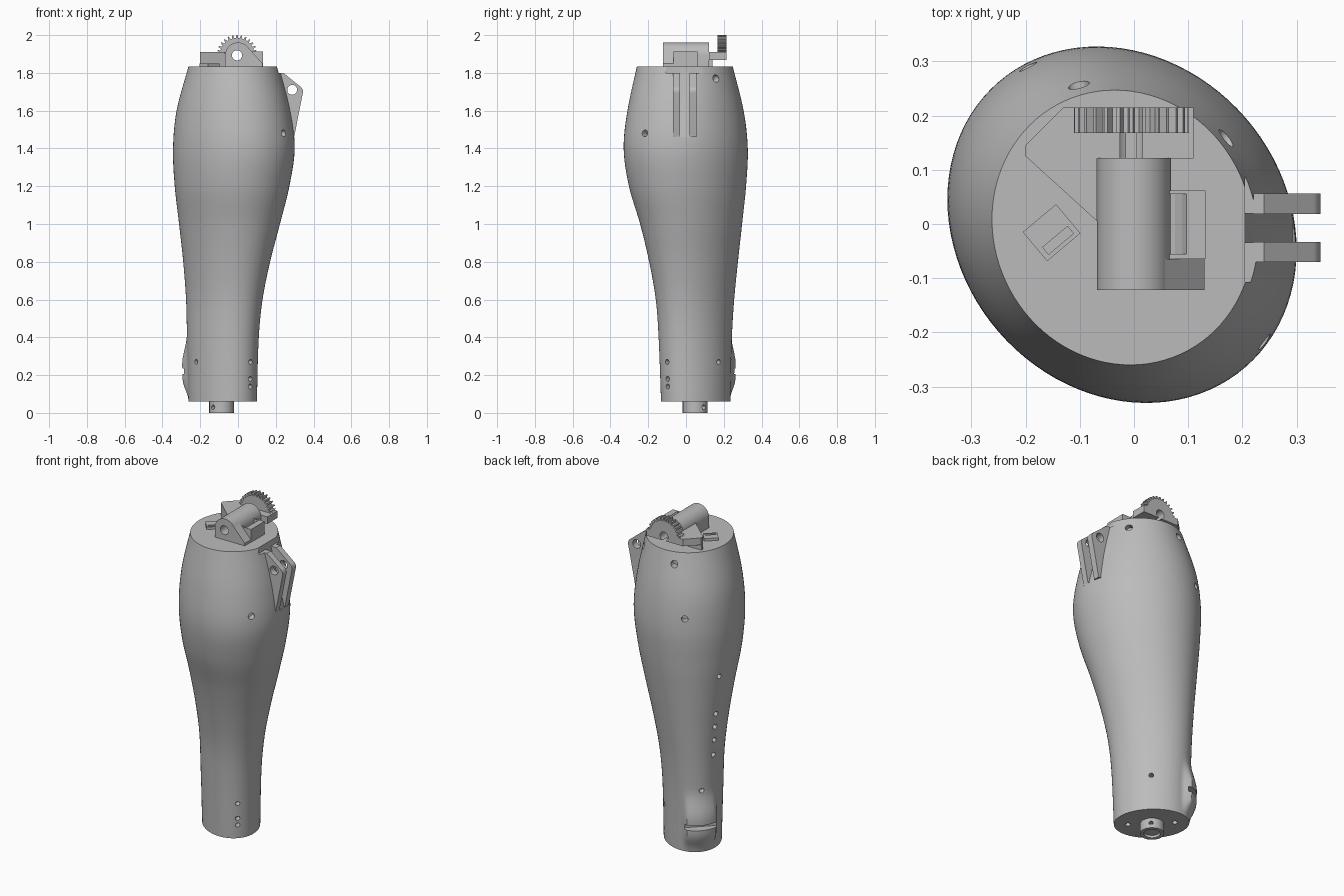
import bpy, bmesh, math
from mathutils import Matrix, Vector

if "Cube" in bpy.data.objects:
    bpy.data.objects.remove(bpy.data.objects["Cube"])

grey = bpy.data.materials.new("plain grey")
grey.use_nodes = True
grey.diffuse_color = (0.5, 0.5, 0.5, 1)
grey.node_tree.nodes["Principled BSDF"].inputs["Base Color"].default_value = (0.5, 0.5, 0.5, 1)

TOP = 1.835
AXIS_Z = 1.893


def finish(name, bm):
    bmesh.ops.recalc_face_normals(bm, faces=bm.faces)
    mesh = bpy.data.meshes.new(name)
    bm.to_mesh(mesh)
    bm.free()
    mesh.materials.append(grey)
    ob = bpy.data.objects.new(name, mesh)
    bpy.context.collection.objects.link(ob)
    return ob


def prism(points, lo, hi, axis):
    """Prism of a 2D outline along y (outline in xz) or z (outline in xy)."""
    put = (lambda p, d: (p[0], d, p[1])) if axis == "y" else (lambda p, d: (p[0], p[1], d))
    bm = bmesh.new()
    face = bm.faces.new([bm.verts.new(put(p, lo)) for p in points])
    new = bmesh.ops.extrude_face_region(bm, geom=[face])["geom"]
    move = Vector(put((0, 0), hi - lo))
    bmesh.ops.translate(bm, vec=move, verts=[v for v in new if isinstance(v, bmesh.types.BMVert)])
    return bm


def extrude(name, points, lo, hi, axis):
    return finish(name, prism(points, lo, hi, axis))


def arc(cx, cy, r, a0, a1, n):
    angles = [math.radians(a0 + (a1 - a0) * i / n) for i in range(n + 1)]
    return [(cx + r * math.cos(a), cy + r * math.sin(a)) for a in angles]


def add_cylinder(bm, centre, direction, r, depth):
    rot = Vector(direction).to_track_quat("Z", "Y").to_matrix().to_4x4()
    bmesh.ops.create_cone(bm, cap_ends=True, segments=20, radius1=r, radius2=r, depth=depth,
                          matrix=Matrix.Translation(centre) @ rot)


def add_box(bm, lo, hi, turn=0):
    lo, hi = Vector(lo), Vector(hi)
    size = Matrix.Diagonal((*(hi - lo), 1))
    bmesh.ops.create_cube(bm, matrix=Matrix.Rotation(math.radians(turn), 4, "Z")
                          @ Matrix.Translation((lo + hi) / 2) @ size)


def cut(ob, bm):
    cutter = finish("cutter", bm)
    cutter.hide_render = True
    mod = ob.modifiers.new("cut", "BOOLEAN")
    mod.operation, mod.object, mod.solver = "DIFFERENCE", cutter, "EXACT"
    mod.use_self = True
    bpy.context.view_layer.objects.active = ob
    bpy.ops.object.modifier_apply(modifier=mod.name)
    bpy.data.objects.remove(cutter)


def smooth(ob, angle=30):
    bpy.ops.object.select_all(action="DESELECT")
    ob.select_set(True)
    bpy.context.view_layer.objects.active = ob
    bpy.ops.object.shade_smooth_by_angle(angle=math.radians(angle))


# Forearm sections: height, min x, max x, min y, max y, skew
KEYS = [(0.06, -.262, .10, -.132, .235, -.27), (0.4, -.27, .11, -.145, .243, -.27),
        (0.6, -.275, .13, -.16, .255, -.26), (0.8, -.29, .17, -.195, .275, -.22),
        (1.0, -.312, .222, -.243, .297, -.18), (1.2, -.335, .272, -.302, .318, -.15),
        (1.4, -.344, .3, -.33, .327, -.14), (1.6, -.325, .277, -.31, .305, -.12),
        (TOP, -.262, .22, -.26, .247, -.06)]


def section(z):
    i = max(k for k in range(len(KEYS) - 1) if KEYS[k][0] <= z + 1e-6)
    a, b = KEYS[i], KEYS[i + 1]
    before, after = KEYS[max(i - 1, 0)], KEYS[min(i + 2, len(KEYS) - 1)]
    h = b[0] - a[0]
    t = (z - a[0]) / h
    out = []
    for k in range(1, 6):
        m0 = (b[k] - before[k]) / (b[0] - before[0]) * h
        m1 = (after[k] - a[k]) / (after[0] - a[0]) * h
        out.append(a[k] * (1 + 2 * t) * (1 - t) ** 2 + m0 * t * (1 - t) ** 2
                   + b[k] * t * t * (3 - 2 * t) + m1 * t * t * (t - 1))
    return out


def ease(t):
    t = min(max(t, 0), 1)
    return t * t * (3 - 2 * t)


def surface(deg, z):
    x0, x1, y0, y1, skew = section(z)
    t = math.radians(deg)
    # raised pad near the wrist
    pad = 0.032 * ease((38 - abs(deg % 360 - 146)) / 13)
    pad *= ease((0.43 - z) / 0.18) * ease((z - 0.06) / 0.12)
    return Vector(((x0 + x1) / 2 + ((x1 - x0) / 2 + pad) * math.cos(t),
                   (y0 + y1) / 2 + ((y1 - y0) / 2 + pad) * math.sin(t + skew), z))


def surface_toward(direction, z):
    """Surface point that lies in a given direction from the section centre."""
    x0, x1, y0, y1, _ = section(z)
    centre = Vector(((x0 + x1) / 2, (y0 + y1) / 2, z))
    points = [surface(deg, z) for deg in range(360)]
    return max(points, key=lambda p: (p - centre).normalized().dot(direction))


bm = bmesh.new()
SEG, ROWS = 96, 70
rings = [[bm.verts.new(surface(360 * i / SEG, 0.06 + (TOP - 0.06) * j / ROWS)) for i in range(SEG)]
         for j in range(ROWS + 1)]
for low, high in zip(rings, rings[1:]):
    for i in range(SEG):
        n = (i + 1) % SEG
        bm.faces.new((low[i], low[n], high[n], high[i]))
bm.faces.new(rings[0][::-1])
bm.faces.new(rings[-1])
forearm = finish("forearm_shell", bm)

# Screw holes, wrist slot and hinge notch
holes = [(-45, z, .013) for z in (.14, .18, .27)] + [(50, .27, .013), (210, .27, .013)]
holes += [(157, z, .014) for z in (.63, .72, .8, .88, 1.11)] + [(138, .43, .014)]
holes += [(-39, 1.48, .018), (121, 1.48, .018), (107, 1.77, .02), (40, 1.77, .02)]
bm = bmesh.new()
for deg, z, r in holes:
    t = math.radians(deg)
    out = Vector((math.cos(t), math.sin(t), 0))
    add_cylinder(bm, surface_toward(out, z), out, r, 0.08)
for side in (-1, 1):
    add_cylinder(bm, (-.08 - side * .09, .05 + side * .09, .06), (0, 0, 1), .015, .06)
add_box(bm, (.285, -.06, .205), (.4, .125, .235), 135)
add_box(bm, (.205, -.107, 1.8), (.4, .09, 1.9))
cut(forearm, bm)
# Sloping channel between the fins
cut(forearm, prism([(.205, 1.9), (.205, 1.795), (.293, 1.46), (.45, 1.46), (.45, 1.9)], -.034, .019, "y"))
smooth(forearm)

# Wrist connector
bm = bmesh.new()
add_cylinder(bm, (-.087, .048, .035), (0, 0, 1), .066, .07)
connector = finish("wrist_connector", bm)
bm = bmesh.new()
add_cylinder(bm, (-.087, .048, 0), (0, 0, 1), .045, .03)
add_cylinder(bm, (-.133, 0, .03), (-.7, -.7, 0), .012, .06)
add_cylinder(bm, (-.04, .095, .03), (.7, .7, 0), .012, .06)
cut(connector, bm)
smooth(connector)

# Pair of hinge fins
fin_outline = [(.22, 1.46), (.297, 1.46)] + arc(.31, 1.7, .034, -10, 55, 8) + [(.24, 1.8), (.22, 1.8)]
for name, lo, hi in (("front_fin", -.07, -.033), ("back_fin", .018, .056)):
    fin = extrude(name, fin_outline, lo, hi, "y")
    bm = bmesh.new()
    add_cylinder(bm, (.287, 0, 1.71), (0, 1, 0), .026, .4)
    cut(fin, bm)
    smooth(fin)


def axle_hole(ob):
    bm = bmesh.new()
    add_cylinder(bm, (-.005, 0, AXIS_Z), (0, 1, 0), .027, 1)
    cut(ob, bm)
    smooth(ob, 20)


# Elbow housing with rounded top and a sloping front foot
arch = [(.068, TOP - .01)] + arc(0, AXIS_Z, .068, 0, 180, 28) + [(-.068, TOP - .01)]
axle_hole(extrude("elbow_housing", arch, -.122, .122, "y"))
extrude("housing_foot", [(.04, TOP - .01), (.13, TOP - .01), (.13, 1.85), (.046, 1.942)],
        -.122, -.065, "y")

# Side block with a hollowed top
block = extrude("side_block", [(.06, -.065), (.132, -.065), (.132, .062), (.06, .062)],
                TOP - .01, 1.912, "z")
bm = bmesh.new()
add_cylinder(bm, (.04, 0, 1.93), (0, 1, 0), .06, .11)
cut(block, bm)

# Gear bracket and its support
extrude("bracket_support", [(-.2, .125), (-.068, .005), (-.068, .14), (-.2, .14)], TOP - .01, 1.91, "z")
axle_hole(extrude("gear_bracket", [(-.2, .125), (-.068, .06), (-.068, .121), (.11, .121), (.11, .215),
                                   (-.13, .215), (-.2, .145)], 1.868, 1.91, "z"))

# Spur gear, flattened at the underside
TEETH = 28
outline = []
for k in range(TEETH):
    for step, r in ((-.3, .092), (-.14, .108), (.14, .108), (.3, .092)):
        a = 2 * math.pi * (k + step) / TEETH + math.pi / 2
        outline.append((-.005 + r * math.cos(a), AXIS_Z + r * math.sin(a)))
gear = [p for p in outline if p[1] > 1.868]
gear.sort(key=lambda p: math.atan2(p[1] - 1.868, p[0] + .005))
axle_hole(extrude("elbow_gear", gear, .168, .215, "y"))

# Small angled cable guide on the top face
bm = bmesh.new()
add_box(bm, (-.04, -.035, TOP - .01), (.04, .035, 1.85))
guide = finish("cable_guide", bm)
bm = bmesh.new()
add_box(bm, (-.03, -.027, 1.838), (.03, -.01, 1.9))
cut(guide, bm)
guide.location = (-.152, -.016, 0)
guide.rotation_euler.z = math.radians(40)
